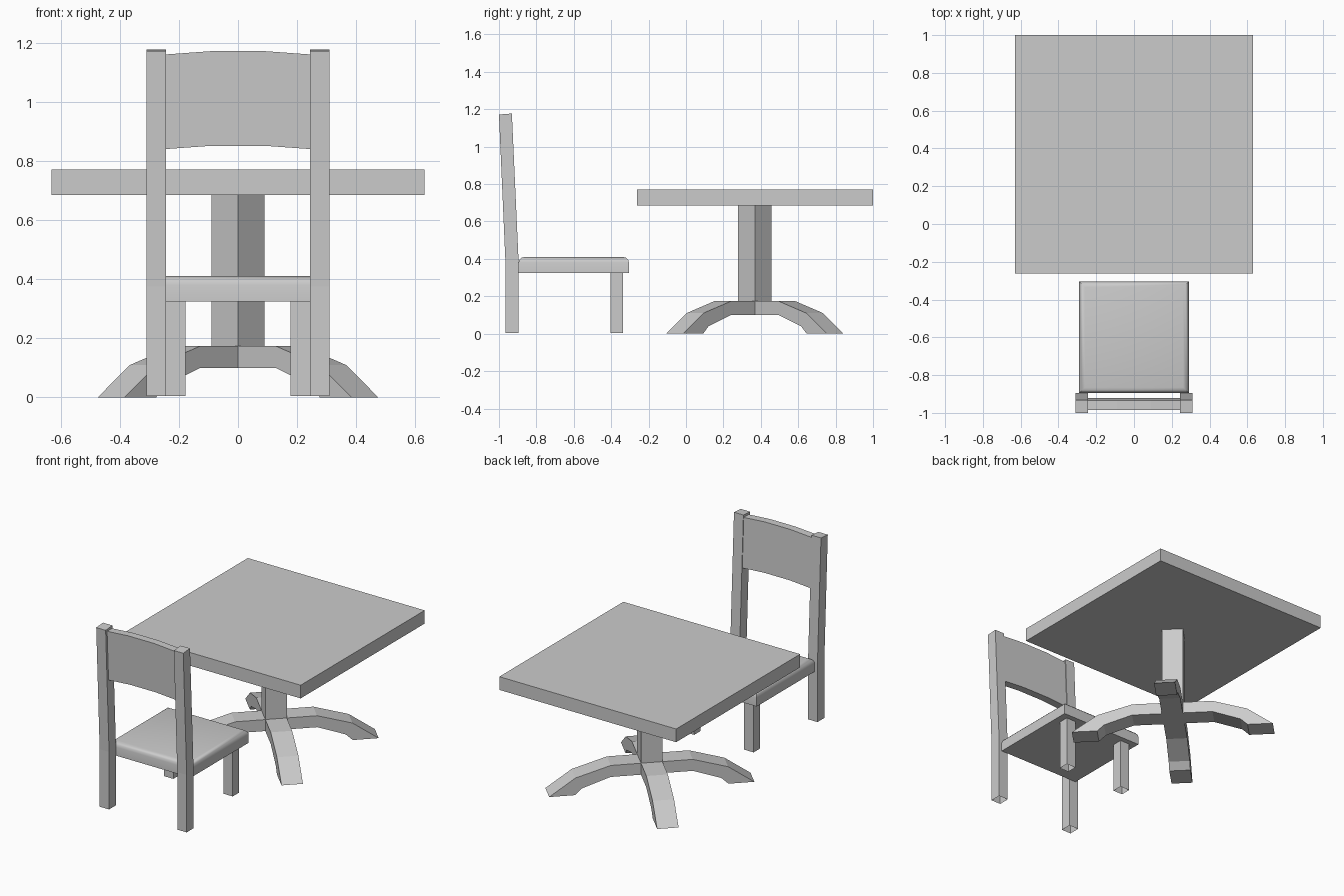
import bpy, bmesh, math
from mathutils import Matrix

if "Cube" in bpy.data.objects:
    bpy.data.objects.remove(bpy.data.objects["Cube"])


def finish(name, bm, matrix=Matrix()):
    bmesh.ops.transform(bm, matrix=matrix, verts=bm.verts)
    bmesh.ops.recalc_face_normals(bm, faces=bm.faces)
    mesh = bpy.data.meshes.new(name)
    bm.to_mesh(mesh)
    bm.free()
    obj = bpy.data.objects.new(name, mesh)
    bpy.context.collection.objects.link(obj)
    return obj


def loft(rings):
    """Skin a row of equal closed rings and cap both ends."""
    bm = bmesh.new()
    loops = [[bm.verts.new(p) for p in ring] for ring in rings]
    for a, b in zip(loops, loops[1:]):
        for i in range(len(a)):
            j = (i + 1) % len(a)
            bm.faces.new((a[i], a[j], b[j], b[i]))
    bm.faces.new(loops[0])
    bm.faces.new(loops[-1])
    return bm


def box_rings(x0, x1, levels):
    """Horizontal rectangles; each level is (y back, y front, z back, z front)."""
    return [[(x0, a, za), (x1, a, za), (x1, b, zb), (x0, b, zb)]
            for a, b, za, zb in levels]


def box(x0, x1, y0, y1, z0, z1):
    return loft(box_rings(x0, x1, [(y0, y1, z0, z0), (y0, y1, z1, z1)]))


def open_bottom(bm):
    bm.normal_update()
    low = [f for f in bm.faces if all(v.co.z < 0.02 for v in f.verts)]
    bmesh.ops.delete(bm, geom=low, context='FACES_ONLY')
    return bm


# Table: top, diagonal column and two crossed arched feet
CENTRE_Y, HALF = 0.368, 0.0636
finish("table_top", box(-0.63, 0.63, -0.262, 1.0, 0.685, 0.77))
turn = Matrix.Translation((0, CENTRE_Y, 0)) @ Matrix.Rotation(math.radians(45), 4, 'Z')
finish("table_column", box(-HALF, HALF, -HALF, HALF, 0.1, 0.685), turn)

stations = [((0.608, 0.0), (0.455, 0.0)), ((0.4525, 0.11), (0.413, 0.04)),
            ((0.243, 0.174), (0.243, 0.1))]
pairs = stations + [((-t[0], t[1]), (-u[0], u[1])) for t, u in reversed(stations)]
for i in range(2):
    rings = [[(t[0], -HALF, t[1]), (t[0], HALF, t[1]),
              (u[0], HALF, u[1]), (u[0], -HALF, u[1])] for t, u in pairs]
    # the first and last rings lie flat on the ground
    finish(f"table_foot_{i + 1}", loft(rings), turn @ Matrix.Rotation(math.pi / 2 * i, 4, 'Z'))

# Chair legs, left and right
for side, s in (("left", -1), ("right", 1)):
    back = box_rings(s * 0.243, s * 0.31, [(-0.965, -0.895, 0.005, 0.005),
                                           (-0.965, -0.895, 0.375, 0.385),
                                           (-1.0, -0.931, 1.172, 1.177)])
    finish(f"back_leg_{side}", open_bottom(loft(back)))
    front = box(s * 0.178, s * 0.245, -0.404, -0.338, 0.005, 0.33)
    finish(f"front_leg_{side}", open_bottom(front))

# Seat with rounded upper edges
bm = box(-0.29, 0.29, -0.895, -0.305, 0.325, 0.41)
top_edges = [e for e in bm.edges if all(v.co.z > 0.4 for v in e.verts)]
bmesh.ops.bevel(bm, geom=top_edges, offset=0.03, segments=3, profile=0.5, affect='EDGES')
seat = finish("seat", bm)
bpy.context.view_layer.objects.active = seat
seat.select_set(True)
bpy.ops.object.shade_smooth_by_angle(angle=math.radians(40))

# Leaning backrest panel with a slight arch
rings = []
for x, rise in ((-0.243, 0), (-0.09, 0.011), (0.09, 0.011), (0.243, 0)):
    low, high = 0.84 + rise, 1.16 + rise
    rings.append([(x, -0.970, low), (x, -0.920, low), (x, -0.935, high), (x, -0.985, high)])
finish("backrest", loft(rings))
